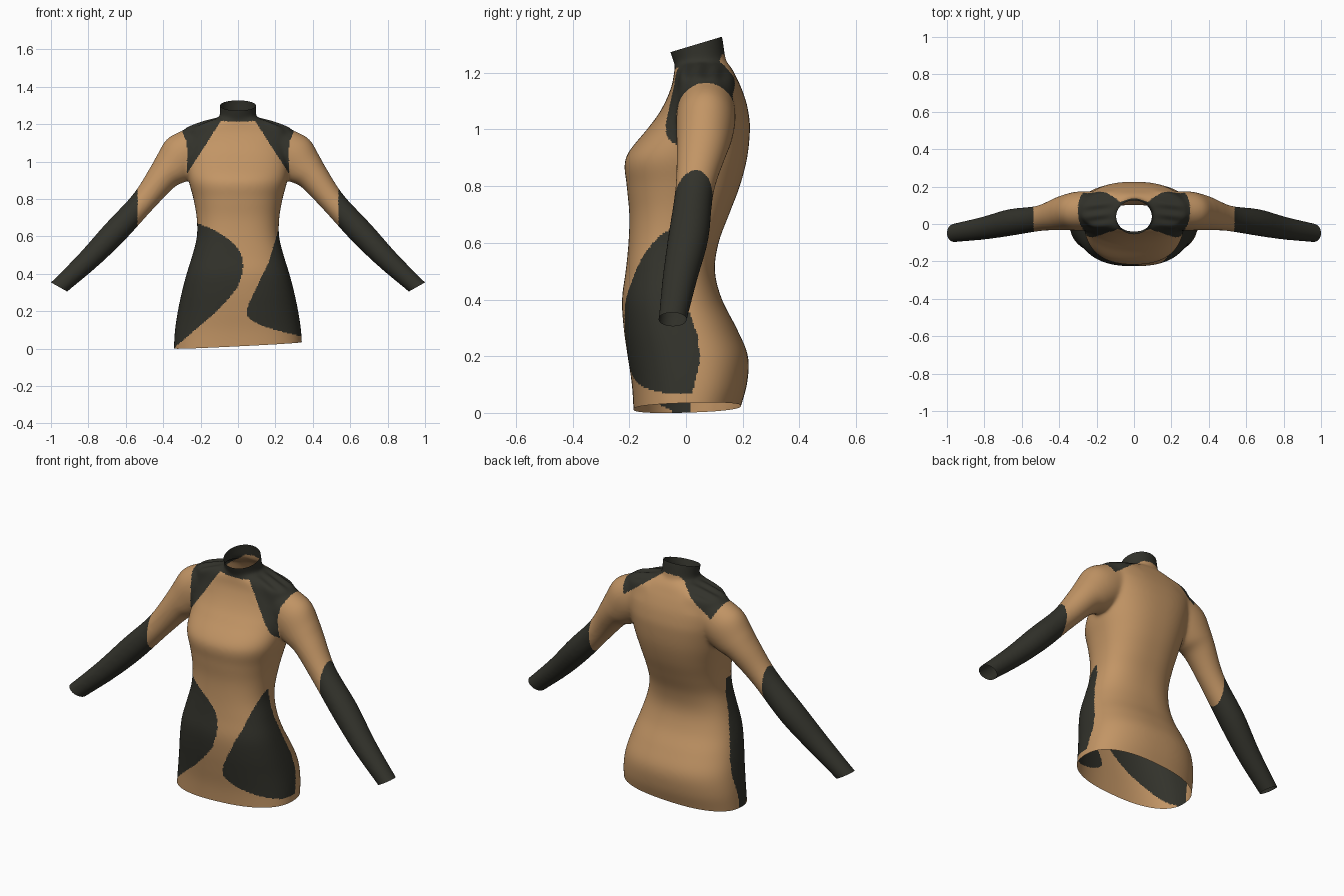
import bpy, bmesh, math
from mathutils import Vector

if "Cube" in bpy.data.objects:
    bpy.data.objects.remove(bpy.data.objects["Cube"])


def material(name, rgb):
    m = bpy.data.materials.new(name)
    m.diffuse_color = (*rgb, 1)
    m.use_nodes = True
    m.node_tree.nodes["Principled BSDF"].inputs["Base Color"].default_value = m.diffuse_color
    return m


def interp(table, t):
    """Piecewise linear lookup in (key, value) pairs."""
    if t <= table[0][0]:
        return table[0][1]
    for (a, va), (b, vb) in zip(table, table[1:]):
        if t <= b:
            return va + (vb - va) * (t - a) / (b - a)
    return table[-1][1]


def loft(bm, sections, power=2.0, steps=5, sides=64):
    """Closed tube through sections (cx, cy, cz, ux, uz, vy, vz), smoothly interpolated."""
    s = [sections[0]] + sections + [sections[-1]]
    path = []
    for i in range(1, len(s) - 2):
        for k in range(steps):
            t = k / steps
            path.append([0.5 * (2 * b + (c - a) * t + (2 * a - 5 * b + 4 * c - d) * t * t
                                + (3 * b - a - 3 * c + d) * t ** 3)
                         for a, b, c, d in zip(*s[i - 1:i + 3])])
    path.append(sections[-1])
    rings = []
    for cx, cy, cz, ux, uz, vy, vz in path:
        ring = []
        for k in range(sides):
            a = 2 * math.pi * k / sides
            c, n = math.cos(a), math.sin(a)
            c = math.copysign(abs(c) ** (2 / power), c)
            n = math.copysign(abs(n) ** (2 / power), n)
            ring.append(bm.verts.new((cx + ux * c, cy + vy * n, cz + uz * c + vz * n)))
        rings.append(ring)
    for r, q in zip(rings, rings[1:]):
        for k in range(sides):
            j = (k + 1) % sides
            bm.faces.new((r[k], r[j], q[j], q[k]))
    bm.faces.new(rings[0])
    bm.faces.new(rings[-1])


bm = bmesh.new()

# Torso: height, half width, front y, back y
torso = [(-.1, .343, -.183, .165), (0, .343, -.185, .187), (.1, .337, -.191, .215),
         (.2, .322, -.206, .219), (.3, .301, -.22, .178), (.4, .275, -.226, .127),
         (.5, .244, -.213, .102), (.6, .22, -.203, .115), (.7, .221, -.2, .152),
         (.8, .238, -.209, .19), (.9, .264, -.213, .216), (1.0, .275, -.138, .226),
         (1.05, .28, -.1, .222), (1.1, .285, -.072, .212), (1.15, .29, -.052, .194),
         (1.18, .28, -.045, .18), (1.205, .21, -.042, .168), (1.225, .145, -.035, .155),
         (1.24, .09, -.025, .14)]
loft(bm, [(0, (f + b) / 2, z, w, 0, (b - f) / 2, 0) for z, w, f, b in torso], 2.4)

# Sleeves: centre, half thickness, half depth, direction of the thickness
sleeve = [(.20, .072, 1.09, .11, .10, .55, .83), (.285, .07, 1.035, .128, .105, .70, .71),
          (.35, .064, .968, .108, .098, .74, .67), (.405, .055, .915, .084, .088, .79, .61),
          (.51, .03, .783, .067, .069, .79, .61), (.663, .008, .617, .068, .072, .73, .68),
          (.803, -.022, .472, .059, .062, .72, .69), (.957, -.047, .33, .049, .051, .72, .69),
          (1.03, -.06, .262, .05, .05, .72, .69)]
for side in (-1, 1):
    loft(bm, [(side * x, y, z, side * h * nx, h * nz, d, 0)
              for x, y, z, h, d, nx, nz in sleeve])

# Tilted stand collar
loft(bm, [(0, .062, 1.19, .1, 0, .085, .025), (0, .052, 1.235, .097, 0, .086, .026),
          (0, .036, 1.30, .097, 0, .092, .028), (0, .02, 1.36, .097, 0, .092, .028)])

bmesh.ops.recalc_face_normals(bm, faces=bm.faces)
raw = bpy.data.meshes.new("garment_raw")
bm.to_mesh(raw)
bm.free()
top = bpy.data.objects.new("long_sleeved_top", raw)
bpy.context.collection.objects.link(top)

# Merge the tubes into one skin and soften the joins
rm = top.modifiers.new("merge", 'REMESH')
rm.mode = 'VOXEL'
rm.voxel_size = .0065
sm = top.modifiers.new("soften", 'SMOOTH')
sm.factor = .5
sm.iterations = 40
bpy.context.view_layer.update()
skin = bpy.data.meshes.new_from_object(top.evaluated_get(bpy.context.evaluated_depsgraph_get()))
top.modifiers.clear()
top.data = skin
skin.name = "long_sleeved_top"
skin.materials.clear()
skin.materials.append(material("tan_fabric", (.54, .30, .13)))
skin.materials.append(material("charcoal_fabric", (.032, .032, .024)))

# Open the hem, cuffs and neck
bm = bmesh.new()
bm.from_mesh(skin)
for co, no in (((0, 0, .018), (.05, .03, -1)), ((.957, 0, .33), (.49, 0, -.87)),
               ((-.957, 0, .33), (-.49, 0, -.87)), ((0, .036, 1.30), (0, -.3, 1))):
    bmesh.ops.bisect_plane(bm, geom=bm.verts[:] + bm.edges[:] + bm.faces[:], plane_co=co,
                           plane_no=Vector(no).normalized(), clear_outer=True)

# Soft gathers across the shoulders
bm.normal_update()
for v in bm.verts:
    x, y, z = abs(v.co.x), v.co.y, v.co.z
    if z > 1.1 and .1 < x < .29:
        fade = min(1, (z - 1.1) / .08) * math.sin(math.pi * (x - .1) / .19)
        v.co += v.normal * .004 * fade * math.sin(y * 110 + x * 14)

# Colour panels
LEFT_EDGE = [(.01, -.335), (.1, -.23), (.19, -.125), (.29, -.03), (.34, .003), (.395, .02),
             (.44, .027), (.485, .023), (.53, .003), (.57, -.03), (.635, -.125), (.68, -.24)]
RIGHT_EDGE = [(.06, .36), (.075, .3), (.1, .2), (.125, .125), (.145, .085), (.165, .055),
              (.185, .046), (.235, .055), (.34, .105), (.465, .165), (.59, .203), (.68, .225)]
BACK_EDGE = [(.04, .015), (.1, .03), (.19, .05), (.275, .04), (.345, .015), (.5, -.03), (.68, -.045)]


def is_dark(p):
    x, y, z = p
    ax = abs(x)
    if ax > .538:                                   # forearms
        return True
    if z > 1.217 + .3 * (y + .03):                  # collar
        return True
    if z > .9 and ax < .273 + .03 * min(1, max(0, (z - 1.1) / .07)):   # shoulder yokes
        if y < .07:
            return z > .94 + (.27 - ax) * 1.55
        return z > 1.11 + (.25 - ax) * .75
    if z < .68 and ax < .4 and y < interp(BACK_EDGE, z):               # hip panels
        return x < interp(LEFT_EDGE, z) if x < .03 else x > interp(RIGHT_EDGE, z)
    return False


for f in bm.faces:
    f.material_index = int(is_dark(f.calc_center_median()))
    f.smooth = True
bm.to_mesh(skin)
bm.free()
